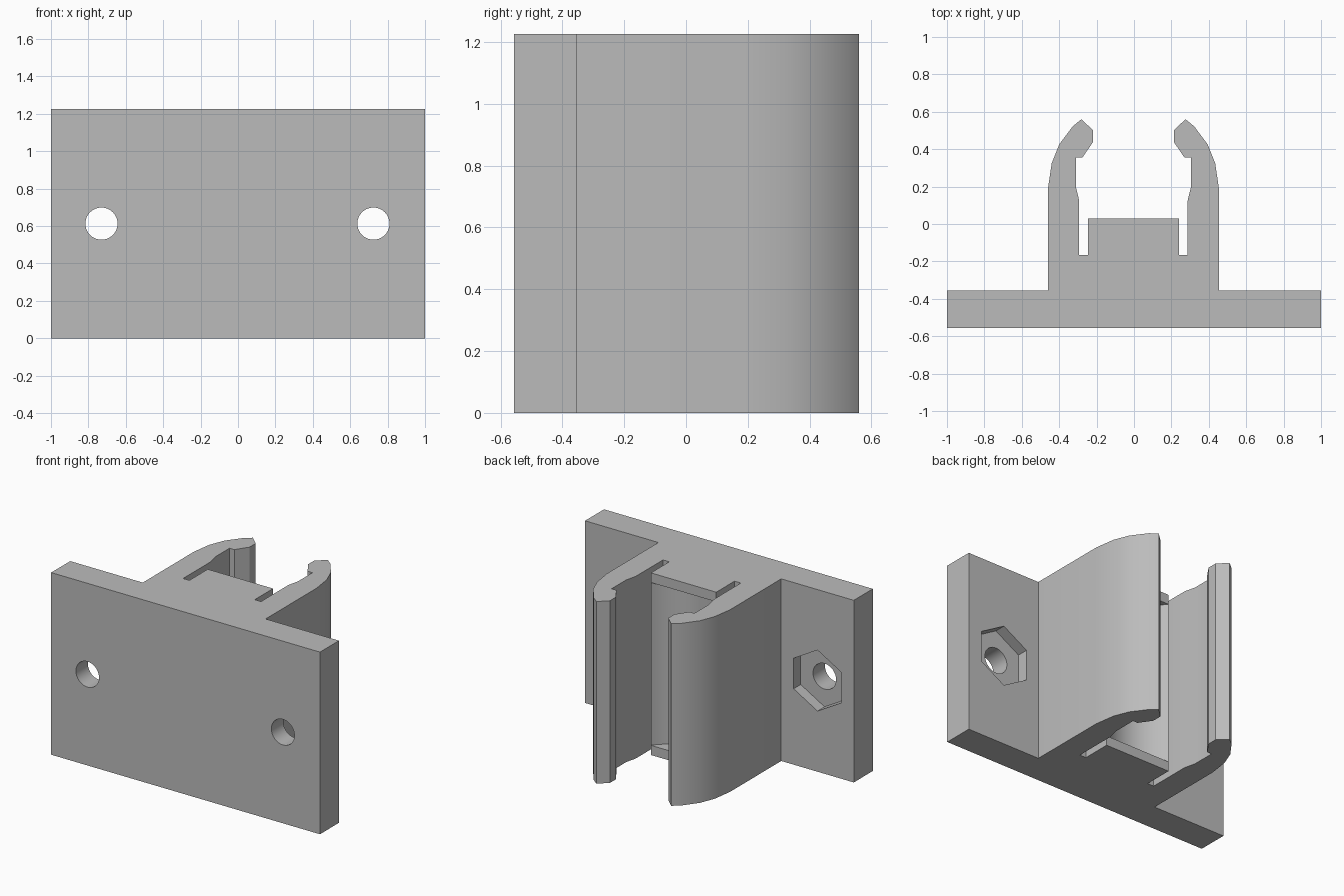
import bpy, bmesh, math
from mathutils import Matrix

cube = bpy.data.objects.get("Cube")
if cube:
    bpy.data.objects.remove(cube, do_unlink=True)

HEIGHT = 1.225
AXIS_X = -0.003      # centre line of the clip
HOLE_Z = 0.613

grey = bpy.data.materials.new("light_grey")
grey.use_nodes = True
colour = (0.5, 0.5, 0.5, 1)
grey.diffuse_color = colour
grey.node_tree.nodes["Principled BSDF"].inputs["Base Color"].default_value = colour


def prism(name, outline, low, high, matrix=Matrix()):
    """Extrude a 2D outline along z from low to high, then place it."""
    bm = bmesh.new()
    face = bm.faces.new([bm.verts.new((x, y, low)) for x, y in outline])
    grown = bmesh.ops.extrude_face_region(bm, geom=[face])["geom"]
    bmesh.ops.translate(bm, vec=(0, 0, high - low),
                        verts=[v for v in grown if isinstance(v, bmesh.types.BMVert)])
    bmesh.ops.transform(bm, matrix=matrix, verts=bm.verts)
    bmesh.ops.recalc_face_normals(bm, faces=bm.faces)
    mesh = bpy.data.meshes.new(name)
    bm.to_mesh(mesh)
    bm.free()
    mesh.materials.append(grey)
    obj = bpy.data.objects.new(name, mesh)
    bpy.context.collection.objects.link(obj)
    return obj


def ring(radius, count, start=0.0):
    return [(radius * math.cos(start + math.tau * i / count),
             radius * math.sin(start + math.tau * i / count)) for i in range(count)]


def cut(target, cutter):
    mod = target.modifiers.new(cutter.name, "BOOLEAN")
    mod.operation = "DIFFERENCE"
    mod.solver = "EXACT"
    mod.object = cutter
    cutter.hide_render = True
    cutter.hide_set(True)


# Half cross-section: plate edge, outer arm, hooked tip, inner arm, slot, block
half = [(0.457, -0.355), (0.457, 0.19), (0.437, 0.325), (0.397, 0.425),
        (0.325, 0.522), (0.278, 0.56), (0.217, 0.502), (0.217, 0.437),
        (0.273, 0.355), (0.308, 0.355), (0.308, 0.2), (0.29, 0.125),
        (0.29, -0.165), (0.243, -0.165), (0.243, 0.03)]
outline = [(1, -0.557), (1, -0.355)]
outline += [(AXIS_X + x, y) for x, y in half]
outline += [(AXIS_X - x, y) for x, y in reversed(half)]
outline += [(-1, -0.355), (-1, -0.557)]
bracket = prism("clip_bracket", outline, 0, HEIGHT)

# Concave cradle in the block, leaving a lip at top and bottom
arc = [math.radians(-144 + 108 * i / 24) for i in range(25)]
cradle = [(AXIS_X + 0.3 * math.cos(a), 0.205 + 0.3 * math.sin(a)) for a in arc]
cradle += [(AXIS_X + 0.25, 0.1), (AXIS_X - 0.25, 0.1)]
cut(bracket, prism("cradle_cutter", cradle, 0.065, HEIGHT - 0.065))

# Screw holes with hexagonal nut pockets on the back of the plate
for side, label in ((-1, "right"), (1, "left")):
    place = (Matrix.Translation((AXIS_X + side * 0.727, 0, HOLE_Z))
             @ Matrix.Rotation(math.radians(90), 4, "X"))
    cut(bracket, prism(label + "_hole_cutter", ring(0.086, 40), 0.2, 0.7, place))
    cut(bracket, prism(label + "_nut_cutter", ring(0.205, 6, math.pi / 2),
                       0.2, 0.43, place))

# Bake the cuts and remove the helpers
bpy.context.view_layer.objects.active = bracket
bracket.select_set(True)
for mod in list(bracket.modifiers):
    cutter = mod.object
    bpy.ops.object.modifier_apply(modifier=mod.name)
    bpy.data.objects.remove(cutter, do_unlink=True)
bpy.ops.object.shade_smooth_by_angle(angle=math.radians(30))
